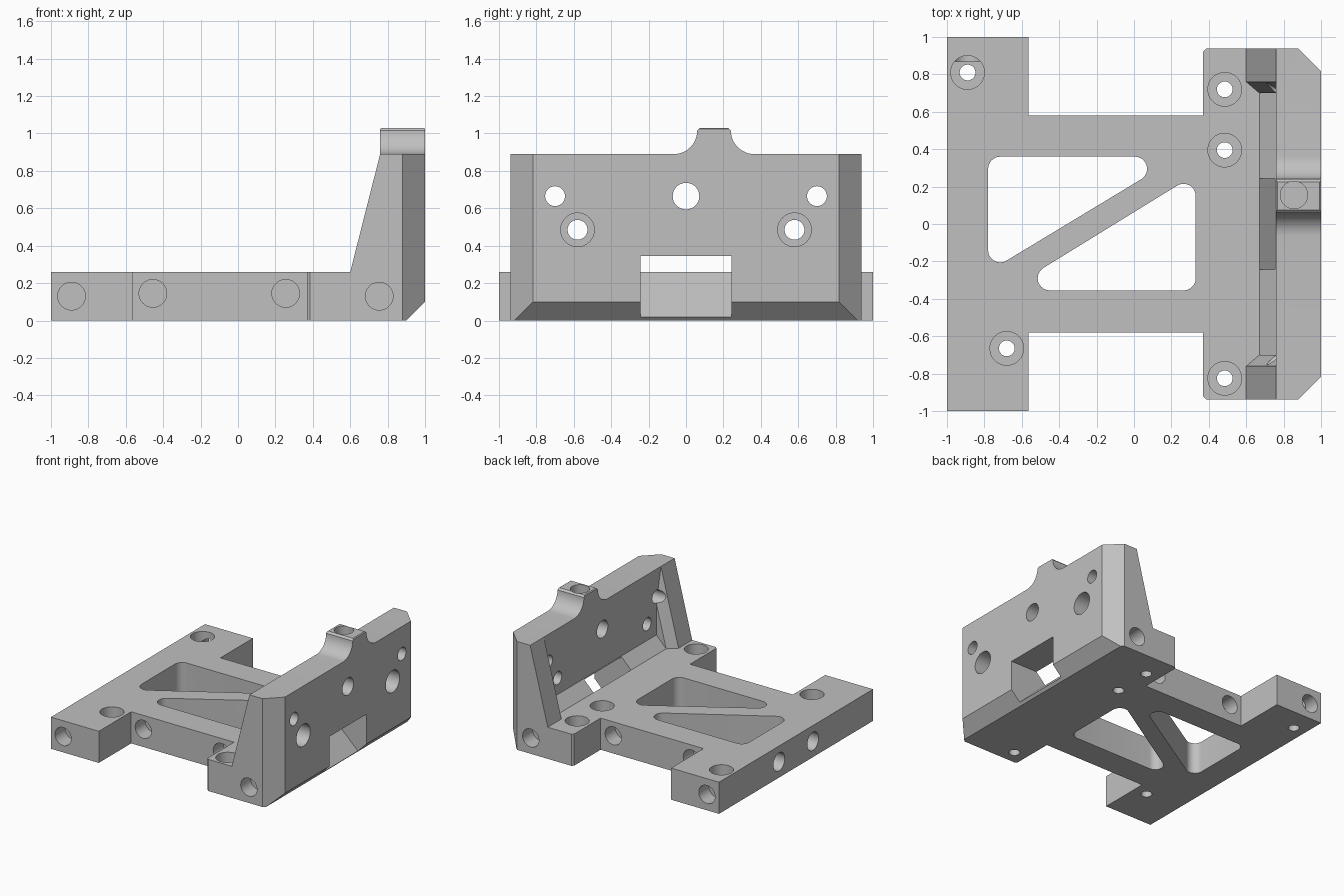
import bpy, bmesh
from math import sin, cos, pi, radians

cube = bpy.data.objects.get("Cube")
if cube:
    bpy.data.objects.remove(cube, do_unlink=True)

grey = bpy.data.materials.new("machined_grey")
grey.use_nodes = True
colour = (0.53, 0.53, 0.53, 1)
grey.diffuse_color = colour
grey.node_tree.nodes["Principled BSDF"].inputs["Base Color"].default_value = colour


def hull(name, points):
    """Convex solid around 3D points."""
    bm = bmesh.new()
    for p in points:
        bm.verts.new(p)
    bmesh.ops.convex_hull(bm, input=bm.verts[:])
    return finish(name, bm)


def prism(name, axis, lo, hi, outline):
    """Extrude a 2D outline along an axis from lo to hi."""
    place = {"x": lambda a, b, d: (d, a, b),
             "y": lambda a, b, d: (a, d, b),
             "z": lambda a, b, d: (a, b, d)}[axis]
    bm = bmesh.new()
    rings = [[bm.verts.new(place(a, b, d)) for a, b in outline] for d in (lo, hi)]
    bm.faces.new(rings[0])
    bm.faces.new(rings[1])
    n = len(outline)
    for i in range(n):
        j = (i + 1) % n
        bm.faces.new((rings[0][i], rings[0][j], rings[1][j], rings[1][i]))
    return finish(name, bm)


def finish(name, bm):
    bmesh.ops.recalc_face_normals(bm, faces=bm.faces[:])
    mesh = bpy.data.meshes.new(name)
    bm.to_mesh(mesh)
    bm.free()
    mesh.materials.append(grey)
    obj = bpy.data.objects.new(name, mesh)
    bpy.context.collection.objects.link(obj)
    return obj


def arc(a, b, r, start, end, steps):
    return [(a + r * cos(radians(start + (end - start) * i / steps)),
             b + r * sin(radians(start + (end - start) * i / steps)))
            for i in range(steps + 1)]


def circle(a, b, r):
    return arc(a, b, r, 0, 352.5, 47)


def combine(tool, operation):
    bpy.context.view_layer.objects.active = body
    mod = body.modifiers.new("combine", "BOOLEAN")
    mod.operation, mod.solver, mod.object = operation, "EXACT", tool
    bpy.ops.object.modifier_apply(modifier=mod.name)
    bpy.data.objects.remove(tool, do_unlink=True)


def cut(axis, lo, hi, outline):
    combine(prism("cutter", axis, lo, hi, outline), "DIFFERENCE")


END, FLOOR, TOP = 0.9375, 0.26, 0.89

# base plate: end bar, narrow waist and wide block with small corner breaks
half = [(-1, 1), (-0.565, 1), (-0.565, 0.58), (0.37, 0.58),
        (0.37, END - 0.015), (0.385, END), (1, END)]
body = prism("mounting_bracket", "z", 0, FLOOR,
             half + [(x, -y) for x, y in reversed(half)])

# upright wall with filleted tab on its top edge
wall = [(-END, 0), (-END, TOP)]
wall += arc(-0.065, 1.015, 0.125, -90, 0, 12) + [(0.075, 1.03), (0.225, 1.03)]
wall += arc(0.365, 1.015, 0.125, 180, 270, 12) + [(END, TOP), (END, 0)]
combine(prism("wall", "x", 0.76, 1, wall), "UNION")

# side gussets with tapered inner webs
for s in (-1, 1):
    lo, hi = sorted((s * 0.76, s * END))
    combine(prism("gusset", "y", lo, hi,
                  [(0.6, FLOOR), (0.6, 0.2), (0.8, 0.2), (0.8, TOP), (0.76, TOP)]), "UNION")
    web = [(0.6, 0.76, FLOOR), (0.67, 0.7, FLOOR), (0.76, 0.76, TOP), (0.76, 0.7, 0.61),
           (0.6, 0.76, 0.2), (0.67, 0.7, 0.2), (0.8, 0.7, 0.2), (0.8, 0.76, 0.2),
           (0.8, 0.7, 0.61), (0.8, 0.76, TOP)]
    combine(hull("gusset_web", [(x, s * y, z) for x, y, z in web]), "UNION")

# sloped foot along the wall
combine(prism("wall_foot", "y", -0.73, 0.73,
              [(0.67, FLOOR), (0.67, 0.2), (0.8, 0.2), (0.8, 0.35), (0.76, 0.35)]), "UNION")

# outer chamfers of the wall
for s in (-1, 1):
    cut("z", -0.1, 1.2, [(0.88, s * END), (0.86, s * (END + 0.02)),
                         (1.1, s * (END + 0.02)), (1.1, s * (END - 0.22))])
cut("y", -1.1, 1.1, [(0.88, -0.02), (1.02, 0.12), (1.1, 0.12), (1.1, -0.02)])

# tab edge breaks
for x, s in ((0.76, -1), (1, 1)):
    cut("y", 0, 0.3, [(x + s * 0.02, 1.01), (x + s * 0.02, 1.05), (x - s * 0.035, 1.05)])

# window with sloping sill
cut("y", -0.243, 0.243, [(0.65, 0.279), (0.92, 0.02), (1.1, 0.02), (1.1, 0.345), (0.65, 0.345)])

# rounded triangular lightening openings
R = 0.065
cut("z", -0.1, 0.4, arc(0.005, 0.295, R, 90, -59, 10)
    + arc(-0.715, -0.14, R, -59, -180, 10) + arc(-0.715, 0.295, R, 180, 90, 8))
cut("z", -0.1, 0.4, arc(0.265, -0.29, R, 0, -90, 8)
    + arc(-0.45, -0.29, R, -90, -239, 10) + arc(0.265, 0.15, R, 121, 0, 10))

# counterbored holes through the base
for x, y in ((-0.89, 0.81), (-0.68, -0.665), (0.485, 0.72), (0.485, 0.395), (0.485, -0.825)):
    cut("z", -0.1, 0.4, circle(x, y, 0.042))
    cut("z", 0.15, 0.4, circle(x, y, 0.09))

# holes through the wall
cut("x", 0.5, 1.1, circle(0, 0.665, 0.071))
for s in (-1, 1):
    cut("x", 0.5, 1.1, circle(s * 0.7, 0.665, 0.053))
    cut("x", 0.5, 1.1, circle(s * 0.58, 0.485, 0.053))
    cut("x", 0.88, 1.1, circle(s * 0.58, 0.485, 0.09))

# blind holes in the sides, end bar and tab
for x, z, edge in ((-0.89, 0.13, 1), (-0.455, 0.145, 0.58), (0.255, 0.145, 0.58), (0.755, 0.13, END)):
    for s in (-1, 1):
        lo, hi = sorted((s * (edge - 0.13), s * (edge + 0.05)))
        cut("y", lo, hi, circle(x, z, 0.074))
for y in (-0.22, 0.22):
    cut("x", -1.1, -0.87, circle(y, 0.13, 0.074))
cut("z", 0.8, 1.1, circle(0.855, 0.155, 0.073))

# smooth bores and fillets, keep edges crisp
bpy.ops.object.select_all(action="DESELECT")
body.select_set(True)
bpy.context.view_layer.objects.active = body
bpy.ops.object.shade_smooth_by_angle(angle=radians(25))
